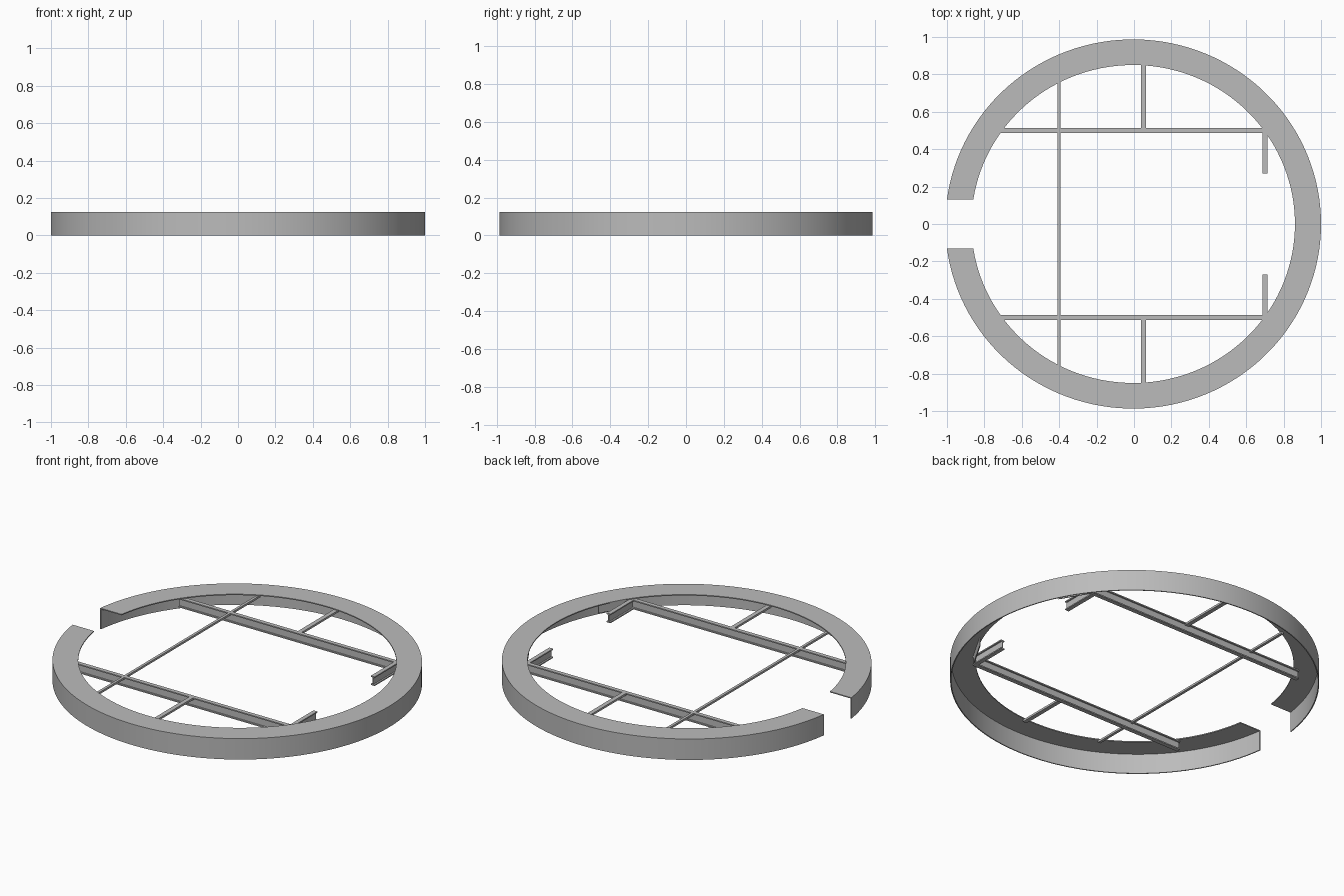
import bpy, bmesh, math
from mathutils import Vector

cube = bpy.data.objects.get("Cube")
if cube:
    bpy.data.objects.remove(cube)

steel = bpy.data.materials.new("grey_steel")
steel.use_nodes = True
GREY = (0.5, 0.5, 0.5, 1)
steel.diffuse_color = GREY
steel.node_tree.nodes["Principled BSDF"].inputs["Base Color"].default_value = GREY

HEIGHT, SKIN, GAP, CENTRE = 0.125, 0.006, 0.13, -0.0045
TOP = HEIGHT - SKIN


def make(name, rings, smooth=False):
    """Join equal closed cross-sections into a capped solid."""
    bm = bmesh.new()
    loops = [[bm.verts.new(p) for p in ring] for ring in rings]
    n = len(loops[0])
    for a, b in zip(loops, loops[1:]):
        for i in range(n):
            j = (i + 1) % n
            bm.faces.new((a[i], a[j], b[j], b[i]))
    bm.faces.new(loops[0])
    bm.faces.new(loops[-1])
    bmesh.ops.recalc_face_normals(bm, faces=bm.faces)
    mesh = bpy.data.meshes.new(name)
    bm.to_mesh(mesh)
    bm.free()
    mesh.materials.append(steel)
    obj = bpy.data.objects.new(name, mesh)
    bpy.context.collection.objects.link(obj)
    if smooth:
        bpy.ops.object.select_all(action="DESELECT")
        bpy.context.view_layer.objects.active = obj
        obj.select_set(True)
        bpy.ops.object.shade_smooth_by_angle(angle=math.radians(30))
    return obj


def bar(name, start, end, section):
    """Sweep a (sideways, z) section along a level straight line."""
    a, b = Vector((*start, 0)), Vector((*end, 0))
    d = (b - a).normalized()
    side = Vector((-d.y, d.x, 0))
    return make(name, [[p + side * s + Vector((0, 0, z)) for s, z in section] for p in (a, b)])


def box_section(width, height):
    w = width / 2
    return [(-w, TOP - height), (w, TOP - height), (w, TOP), (-w, TOP)]


def beam_section(width, height, web=0.006, flange=0.007):
    w, t = width / 2, web / 2
    low = TOP - height
    half = [(w, low), (w, low + flange), (t, low + flange),
            (t, TOP - flange), (w, TOP - flange), (w, TOP)]
    return half + [(-x, z) for x, z in reversed(half)]


# Open ring: top plate with an outer skirt, cut square at the gap
OUTER, INNER = (1.0045, 0.987), (0.865, 0.85)
WALL = (OUTER[0] - SKIN, OUTER[1] - SKIN)
profile = [(OUTER, HEIGHT), (OUTER, 0), (WALL, 0), (WALL, TOP), (INNER, TOP), (INNER, HEIGHT)]
STEPS = 128
rings = []
for i in range(STEPS + 1):
    ring = []
    for (rx, ry), z in profile:
        limit = math.pi - math.asin(GAP / ry)
        t = limit * (2 * i / STEPS - 1)
        ring.append((CENTRE + rx * math.cos(t), ry * math.sin(t), z))
    rings.append(ring)
make("ring_rim", rings, smooth=True)

# Beams, stubs and braces, mirrored front to back
I_BEAM = beam_section(0.025, 0.055)
for label, s in (("front", -1), ("back", 1)):
    bar(label + "_beam", (-0.735, 0.5 * s), (0.71, 0.5 * s), I_BEAM)
    bar(label + "_stub_beam", (0.7, 0.49 * s), (0.7, 0.27 * s), I_BEAM)
    bar(label + "_corner_strip", (0.71, 0.5 * s), (0.81, 0.33 * s), box_section(0.006, 0.05))
    bar(label + "_brace", (0.05, 0.5 * s), (0.05, 0.86 * s), box_section(0.026, 0.012))

# Thin tie across the whole ring
bar("cross_tie", (-0.4, -0.77), (-0.4, 0.77), box_section(0.016, 0.012))
